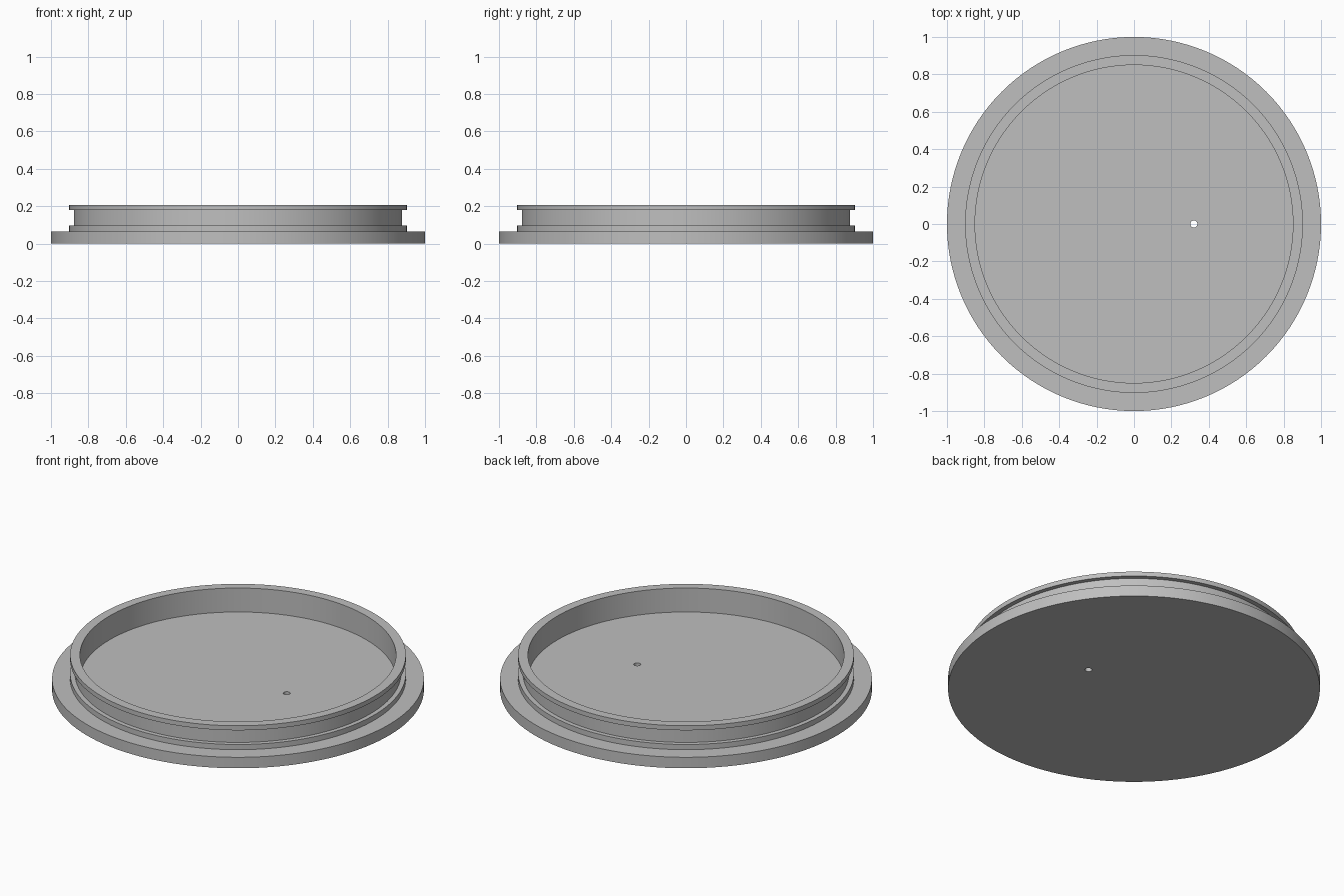
import bpy
import bmesh
from math import cos, sin, tau, radians

cube = bpy.data.objects.get("Cube")
if cube:
    bpy.data.objects.remove(cube, do_unlink=True)

SEGMENTS = 128

grey = bpy.data.materials.new("plain_grey")
grey.use_nodes = True
colour = (0.52, 0.52, 0.52, 1)
grey.diffuse_color = colour
grey.node_tree.nodes["Principled BSDF"].inputs["Base Color"].default_value = colour


def lathe(name, profile, segments):
    """Turn a (radius, z) profile about z and cap both ends."""
    bm = bmesh.new()
    rings = [[bm.verts.new((r * cos(tau * i / segments), r * sin(tau * i / segments), z))
              for i in range(segments)] for r, z in profile]
    for low, high in zip(rings, rings[1:]):
        for i in range(segments):
            j = (i + 1) % segments
            bm.faces.new((low[i], low[j], high[j], high[i]))
    bm.faces.new(rings[0][::-1])
    bm.faces.new(rings[-1])
    bmesh.ops.recalc_face_normals(bm, faces=bm.faces[:])
    mesh = bpy.data.meshes.new(name)
    bm.to_mesh(mesh)
    bm.free()
    mesh.materials.append(grey)
    obj = bpy.data.objects.new(name, mesh)
    bpy.context.collection.objects.link(obj)
    return obj


# Lid: base flange, grooved collar, recessed floor
flange_top, rim_top = 0.065, 0.207
lid = lathe("lid", [
    (1, 0), (1, flange_top),
    (0.903, flange_top), (0.903, 0.096),
    (0.877, 0.096), (0.877, 0.18),
    (0.903, 0.18), (0.903, rim_top),
    (0.85, rim_top), (0.85, flange_top),
], SEGMENTS)

# Small vent hole through the floor
cutter = lathe("vent_hole_cutter", [(0.019, -0.1), (0.019, 0.15)], 32)
cutter.location.x = 0.32
cutter.hide_render = True
cutter.hide_set(True)
vent = lid.modifiers.new("vent_hole", 'BOOLEAN')
vent.operation = 'DIFFERENCE'
vent.solver = 'EXACT'
vent.object = cutter

bpy.ops.object.select_all(action='DESELECT')
bpy.context.view_layer.objects.active = lid
lid.select_set(True)
bpy.ops.object.modifier_apply(modifier=vent.name)
bpy.data.objects.remove(cutter, do_unlink=True)
bpy.ops.object.shade_smooth_by_angle(angle=radians(30))
